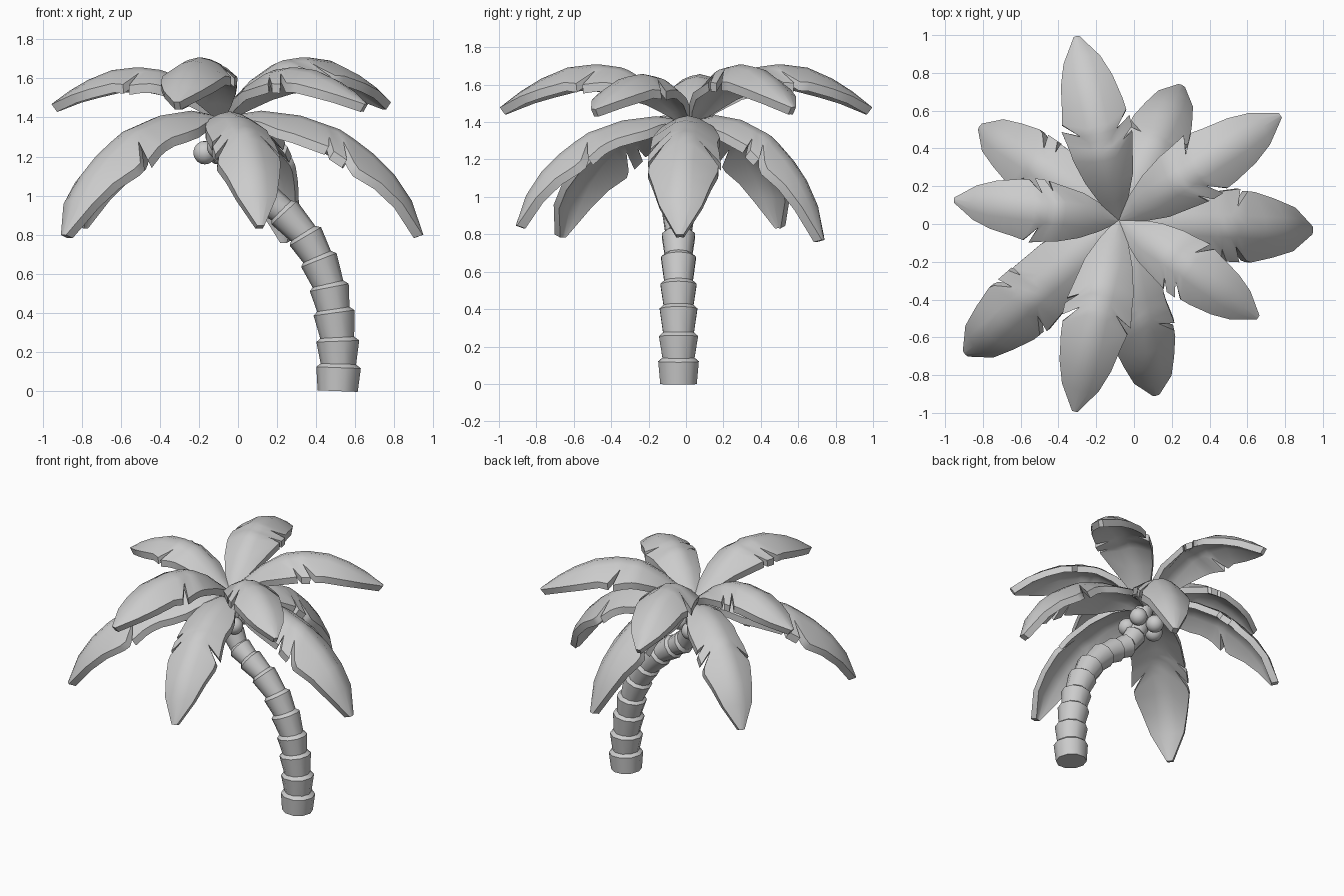
import bpy, bmesh, math
from mathutils import Vector

cube = bpy.data.objects.get("Cube")
if cube:
    bpy.data.objects.remove(cube, do_unlink=True)

grey = bpy.data.materials.new("plain_grey")
grey.use_nodes = True
grey.diffuse_color = (0.6, 0.6, 0.6, 1)
grey.node_tree.nodes["Principled BSDF"].inputs["Base Color"].default_value = (0.6, 0.6, 0.6, 1)


def finish(name, bm, angle):
    """Turn a bmesh into a shaded object."""
    bmesh.ops.recalc_face_normals(bm, faces=bm.faces)
    mesh = bpy.data.meshes.new(name)
    bm.to_mesh(mesh)
    bm.free()
    mesh.materials.append(grey)
    ob = bpy.data.objects.new(name, mesh)
    bpy.context.collection.objects.link(ob)
    bpy.ops.object.select_all(action='DESELECT')
    bpy.context.view_layer.objects.active = ob
    ob.select_set(True)
    bpy.ops.object.shade_smooth_by_angle(angle=math.radians(angle))


# Trunk: stacked flared rings along a bent path
path = [Vector(p) for p in (
    (.51, -.04, 0), (.515, -.04, .13), (.51, -.04, .265), (.49, -.04, .41),
    (.465, -.04, .54), (.41, -.04, .68), (.34, -.04, .8), (.23, -.04, .92),
    (.12, -.04, 1.0), (.03, -.03, 1.06), (-.03, -.02, 1.16), (-.07, 0, 1.28),
    (-.08, .01, 1.4))]
SIDES = 10


def ring(bm, centre, axis, radius):
    side = Vector((0, 1, 0))
    out = axis.cross(side).normalized()
    side = out.cross(axis).normalized()
    return [bm.verts.new(centre + radius * (math.cos(a) * out + math.sin(a) * side))
            for a in (math.tau * k / SIDES for k in range(SIDES))]


bm = bmesh.new()
for i in range(len(path) - 1):
    axis = (path[i + 1] - path[i]).normalized()
    lip = .114 - .0042 * i
    low = ring(bm, path[i] - axis * (.02 if i else 0), axis, lip * (.78 if i else .9))
    high = ring(bm, path[i + 1] - axis * .01, axis, lip)
    top = ring(bm, path[i + 1] + axis * .012, axis, lip * .76)
    bm.faces.new(low)
    bm.faces.new(top)
    for a, b in ((low, high), (high, top)):
        for k in range(SIDES):
            j = (k + 1) % SIDES
            bm.faces.new((a[k], a[j], b[j], b[k]))
finish("trunk", bm, 38)

# Coconuts: a cluster under the crown
for k in range(5):
    a = math.tau * k / 5 + math.pi
    bm = bmesh.new()
    bmesh.ops.create_uvsphere(bm, u_segments=14, v_segments=9, radius=.06)
    bmesh.ops.translate(bm, verts=bm.verts,
                        vec=(-.07 + .1 * math.cos(a), .1 * math.sin(a), 1.22 + .03 * (k % 2)))
    finish(f"coconut_{k + 1}", bm, 60)

# Fronds: arched leaves with notched edges and a thick rim
CROWN = Vector((-.08, .02, 0))
RIM = .048
HIGH = ((0, 1.42), (.1, 1.51), (.2, 1.6), (.35, 1.69), (.5, 1.71), (.65, 1.695),
        (.85, 1.61), (1.02, 1.48))
LOW = ((0, 1.39), (.1, 1.42), (.2, 1.435), (.4, 1.41), (.6, 1.34), (.75, 1.24),
       (.88, 1.11), (.98, .96), (1.03, .8))
# offset of spine, then offset and half width on each edge, around the notch
TEETH = ((-.19, -.19, .165, -.08, .175), (-.15, -.13, .17, -.105, .12),
         (-.12, -.07, .178, -.045, .18), (-.08, .02, .19, .03, .18),
         (-.04, -.035, .1, -.035, .1), (0, .06, .18, .065, .17))
HIGH_TAIL = ((.66, .165), (.8, .14), (.91, .1), (1.02, .015))
LOW_TAIL = ((.78, .178), (.88, .148), (.97, .11), (1.03, .02))


def height(spine, u):
    for (a, za), (b, zb) in zip(spine, spine[1:]):
        if u <= b or b == spine[-1][0]:
            return za + (zb - za) * (u - a) / (b - a)


def frond(name, degrees, length, spine, drop, width):
    """drop scales the rise and fall relative to the crown height."""
    is_high = spine is HIGH
    end = spine[-1][0]
    notch = .52 if is_high else .68
    plain = [(0, .015), (.1, .08), (.2, .13)] + ([] if is_high else [(.3, .158), (.4, .172)])
    rows = [(u, u, w, u, w) for u, w in plain]
    rows += [(notch + s, notch + l, wl, notch + r, wr) for s, l, wl, r, wr in TEETH]
    rows += [(u, u, w, u, w) for u, w in (HIGH_TAIL if is_high else LOW_TAIL)]
    a = math.radians(degrees)
    forward = Vector((math.cos(a), math.sin(a), 0))
    across = Vector((-math.sin(a), math.cos(a), 0))
    base = spine[0][1]

    def on_spine(t):
        return forward * (t * length / end) + Vector((0, 0, base + (height(spine, t) - base) * drop))

    def point(u, w, depth):
        tangent = (on_spine(min(u + .06, end)) - on_spine(max(u - .06, 0))).normalized()
        sag = .1 * abs(w) + 2.4 * w * w + depth
        return CROWN + on_spine(u) + across * w - tangent.cross(across) * sag

    bm = bmesh.new()
    sheets = []
    for depth in (0, RIM):
        grid = []
        for s, ul, wl, ur, wr in rows:
            wl, wr = wl * width, wr * width
            cols = ((ul, wl), (s, min(.06, wl / 2)), (s, 0), (s, -min(.06, wr / 2)), (ur, -wr))
            grid.append([bm.verts.new(point(u, w, depth)) for u, w in cols])
        for r0, r1 in zip(grid, grid[1:]):
            for k in range(4):
                bm.faces.new((r0[k], r0[k + 1], r1[k + 1], r1[k]))
        sheets.append([r[0] for r in grid] + grid[-1][1:4]
                      + [r[4] for r in reversed(grid)] + grid[0][3:0:-1])
    # rim joining the upper and lower sheets
    upper, lower = sheets
    for i in range(len(upper)):
        bm.faces.new((upper[i - 1], upper[i], lower[i], lower[i - 1]))
    finish(name, bm, 45)


for k, (deg, length, drop, width) in enumerate((
        (33, 1.02, 1, 1), (103, 1.0, 1, 1), (173, .88, .82, .92),
        (257, 1.04, 1, 1), (325, .9, .82, .92))):
    frond(f"upper_frond_{k + 1}", deg, length, HIGH, drop, width)
for k, (deg, length, drop, width) in enumerate((
        (65, .79, 1.05, .92), (146, .89, .92, .92), (221, 1.08, 1, 1.02),
        (282, .95, .92, .92), (357, 1.03, 1, 1.05))):
    frond(f"lower_frond_{k + 1}", deg, length, LOW, drop, width)
